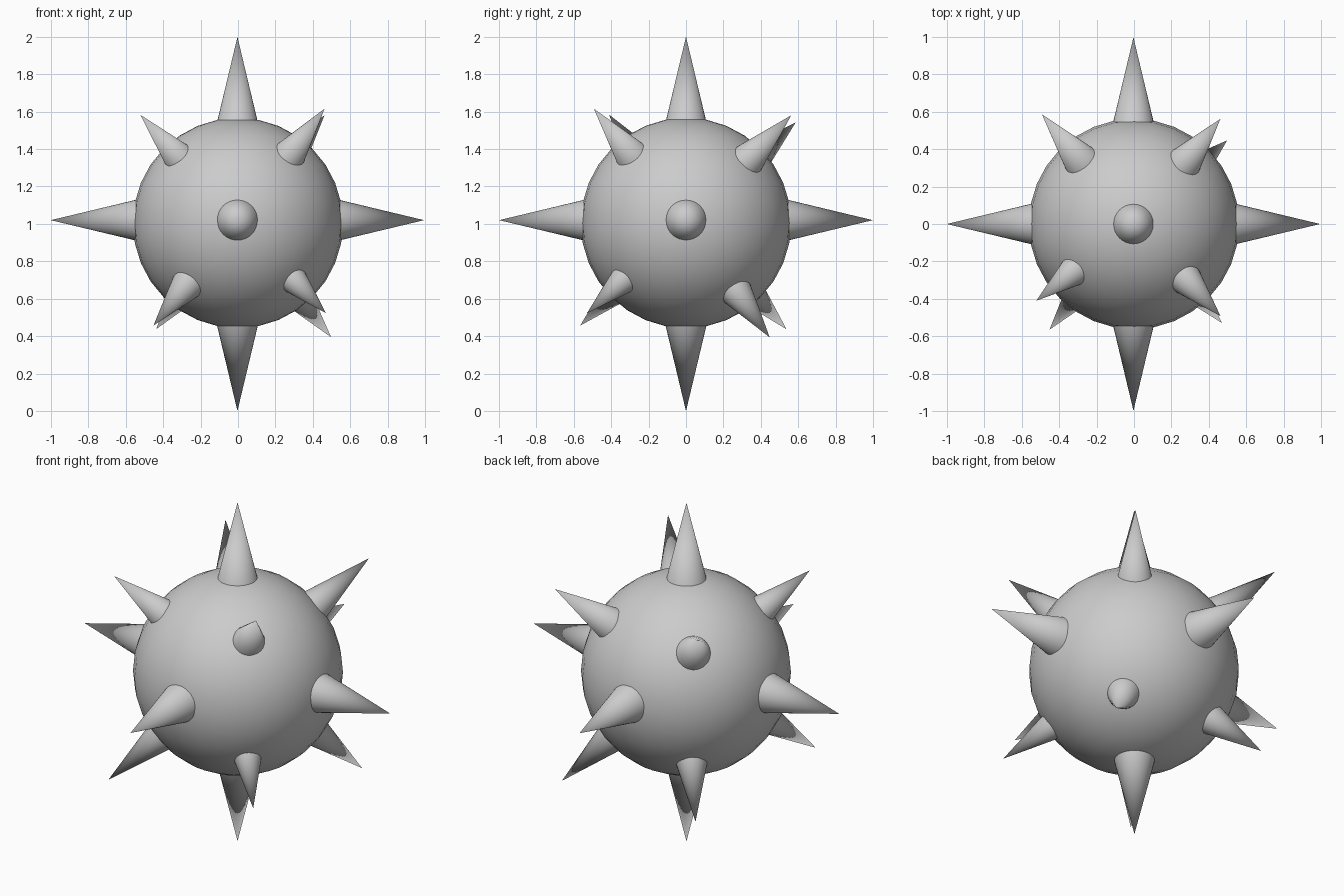
import bpy
import math
from mathutils import Vector

if "Cube" in bpy.data.objects:
    bpy.data.objects.remove(bpy.data.objects["Cube"])

CENTRE = Vector((0, 0, 1.005))
SLOPE = 0.239      # spike radius gained per unit of length
BURIED = 0.48      # distance from the centre where spike bases sit inside the ball


def smooth(obj, name):
    obj.name = name
    bpy.ops.object.shade_smooth_by_angle(angle=math.radians(40))


def spike(name, tip, origin=CENTRE):
    axis = Vector(tip) - origin
    length = axis.length - BURIED
    direction = axis.normalized()
    bpy.ops.mesh.primitive_cone_add(
        vertices=32, radius1=length * SLOPE, radius2=0, depth=length,
        location=origin + direction * (BURIED + length / 2),
        rotation=direction.to_track_quat('Z', 'Y').to_euler())
    smooth(bpy.context.object, name)


# Round body
bpy.ops.mesh.primitive_uv_sphere_add(segments=32, ring_count=16, radius=0.562, location=CENTRE)
smooth(bpy.context.object, "ball_body")

# Long spikes along the main axes; the horizontal ones sit slightly high
side_origin = Vector((-0.003, 0, 1.02))
for name, d in (("left", (-1, 0, 0)), ("right", (1, 0, 0)),
                ("front", (0, -1, 0)), ("back", (0, 1, 0))):
    spike(name + "_spike", Vector(d) * 0.998 + Vector((0, side_origin.y, side_origin.z))
          + Vector((side_origin.x, 0, 0)), side_origin)
spike("top_spike", (-0.003, 0, 2.0), Vector((-0.003, 0, 1.005)))
spike("bottom_spike", (-0.003, 0, 0.0), Vector((-0.003, 0, 1.005)))

# Shorter, slightly irregular diagonal spikes
diagonals = {
    "front_upper_left": (-0.522, -0.410, 1.583),
    "front_upper_right": (0.462, -0.492, 1.615),
    "front_lower_left": (-0.452, -0.565, 0.457),
    "front_lower_right": (0.470, -0.529, 0.523),
    "back_upper_left": (-0.492, 0.586, 1.542),
    "back_upper_right": (0.462, 0.562, 1.580),
    "back_lower_left": (-0.438, 0.537, 0.437),
    "back_lower_right": (0.498, 0.447, 0.394),
}
for name, tip in diagonals.items():
    spike(name + "_spike", tip)
